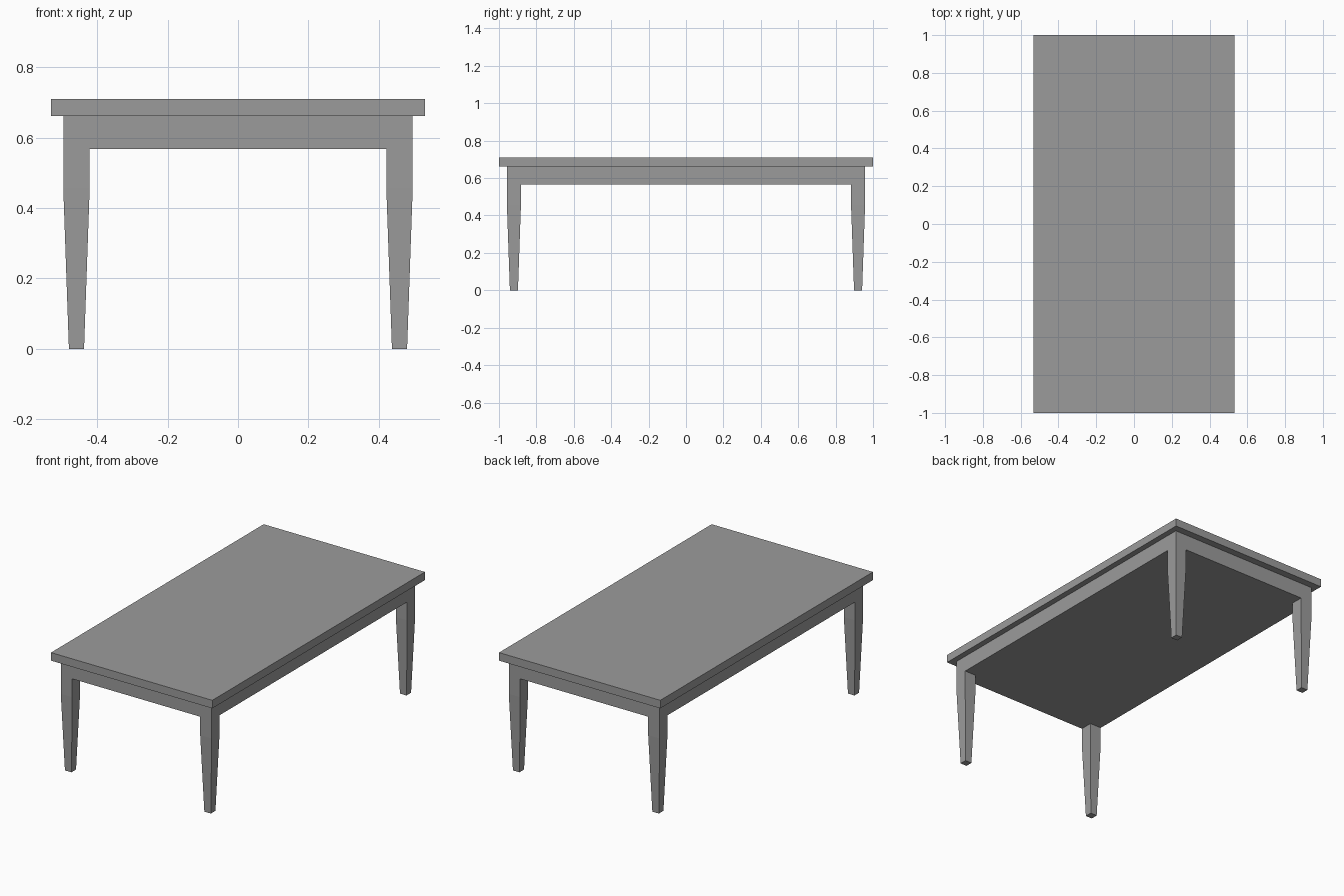
import bpy
import bmesh

if "Cube" in bpy.data.objects:
    bpy.data.objects.remove(bpy.data.objects["Cube"])

grey = bpy.data.materials.new("plain grey")
grey.use_nodes = True
color = (0.33, 0.33, 0.33, 1)
grey.diffuse_color = color
grey.node_tree.nodes["Principled BSDF"].inputs["Base Color"].default_value = color


def stack(name, center, rings):
    """Closed solid through rectangular rings of (z, half width, half depth)."""
    cx, cy = center
    bm = bmesh.new()
    loops = [[bm.verts.new((cx + sx * hx, cy + sy * hy, z))
              for sx, sy in ((-1, -1), (1, -1), (1, 1), (-1, 1))]
             for z, hx, hy in rings]
    for low, high in zip(loops, loops[1:]):
        for i in range(4):
            j = (i + 1) % 4
            bm.faces.new((low[i], low[j], high[j], high[i]))
    bm.faces.new(loops[0][::-1])
    bm.faces.new(loops[-1])
    mesh = bpy.data.meshes.new(name)
    bm.to_mesh(mesh)
    bm.free()
    mesh.materials.append(grey)
    obj = bpy.data.objects.new(name, mesh)
    bpy.context.collection.objects.link(obj)
    return obj


TOP, TOP_UNDER, APRON_UNDER, TAPER = 0.71, 0.662, 0.567, 0.457
LEG, FOOT = 0.0375, 0.0215

# Overhanging slab and the solid apron block beneath it
stack("table_top", (0, 0), [(TOP_UNDER, 0.531, 1), (TOP, 0.531, 1)])
stack("apron", (0, 0), [(APRON_UNDER, 0.4965, 0.9575), (TOP_UNDER, 0.4965, 0.9575)])

# Four square legs, straight near the apron and tapered to the foot
for side, sx in (("right", -1), ("left", 1)):
    for end, sy in (("front", -1), ("back", 1)):
        stack(f"{end}_{side}_leg", (sx * 0.459, sy * 0.92),
              [(0, FOOT, FOOT), (TAPER, LEG, LEG), (APRON_UNDER, LEG, LEG)])
